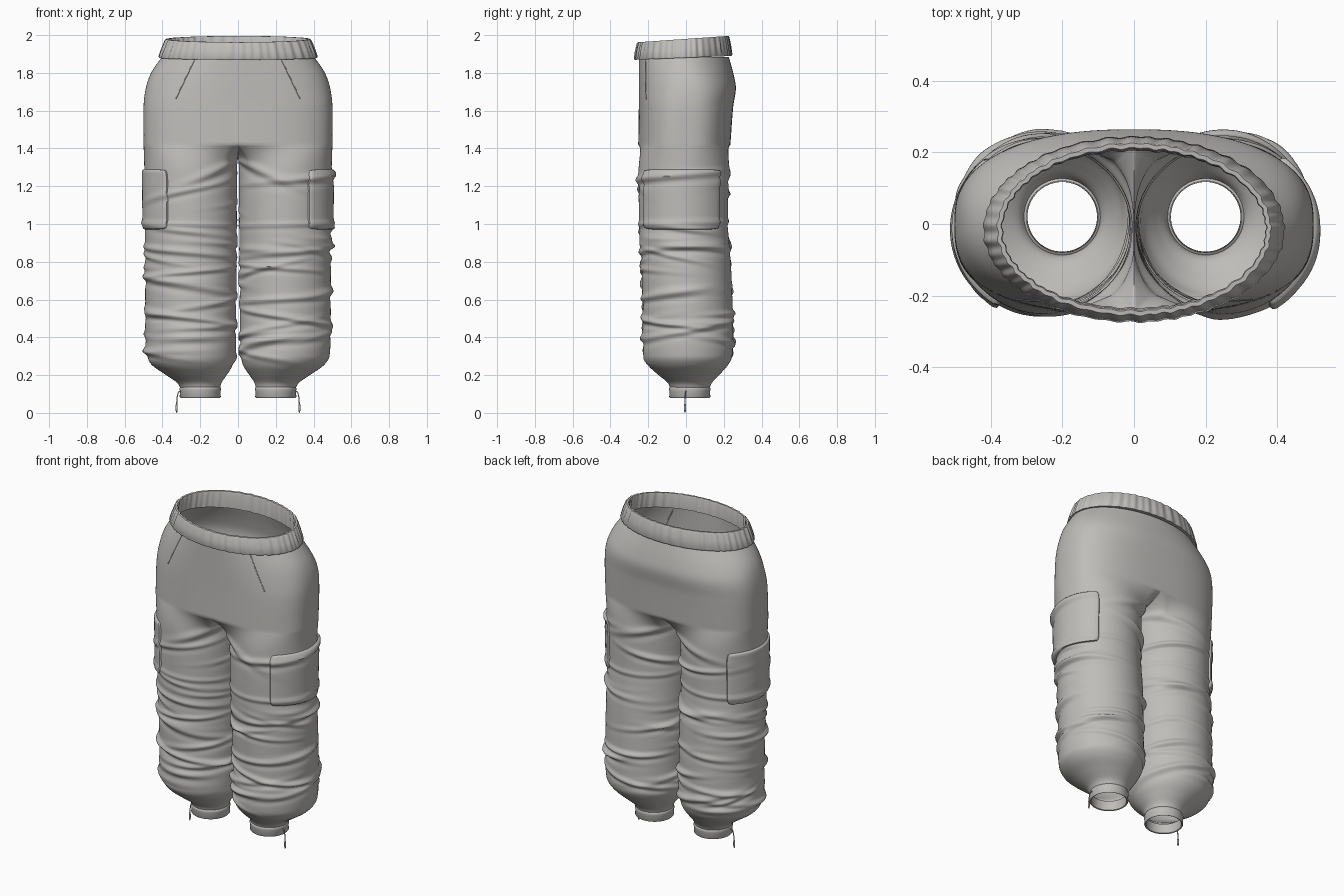
import bpy, bmesh, math, random
from math import sin, cos, pi, exp

if "Cube" in bpy.data.objects:
    bpy.data.objects.remove(bpy.data.objects["Cube"])

cloth = bpy.data.materials.new("warm_grey_cloth")
GREY = (0.52, 0.51, 0.49, 1)
cloth.use_nodes = True
cloth.diffuse_color = GREY
cloth.node_tree.nodes["Principled BSDF"].inputs["Base Color"].default_value = GREY

# z, half width, front y, back y, roundness of the hip outline
HIPS = [(1.42, .5, -.253, .235, 2.7), (1.62, .5, -.25, .25, 2.6), (1.72, .488, -.25, .264, 2.4),
        (1.8, .46, -.25, .25, 2.2), (1.89, .4, -.25, .225, 2)]
# z, centre x, radius x, centre y, radius y of a leg
LEGS = [(.13, .2, .104, .02, .104), (.16, .205, .118, .02, .118), (.2, .22, .16, .015, .16),
        (.25, .24, .212, .01, .21), (.3, .248, .236, .01, .235), (.5, .25, .24, .01, .238),
        (.8, .25, .242, 0, .237), (1.0, .25, .243, -.013, .235), (1.42, .25, .247, -.01, .243)]
CROTCH, OUTER, INNER = 1.42, 64, 32


def sample(table, z):
    """Smooth interpolation of a profile table at height z."""
    z = min(max(z, table[0][0]), table[-1][0])
    i = max(k for k in range(len(table) - 1) if table[k][0] <= z)
    a, b = table[i], table[i + 1]
    h = b[0] - a[0]
    t = (z - a[0]) / h

    def slope(k, c):
        lo, hi = table[max(k - 1, 0)], table[min(k + 1, len(table) - 1)]
        return (hi[c] - lo[c]) / (hi[0] - lo[0])
    s = t * t * (3 - 2 * t)
    return [a[c] * (1 - s) + b[c] * s + h * t * (1 - t) * ((1 - t) * slope(i, c) - t * slope(i + 1, c))
            for c in range(1, len(a))]


def power(v, e):
    return math.copysign(abs(v) ** e, v) if abs(v) > 1e-6 else 0


def make_folds(seed):
    """Cloth folds: height, angle, spread, tilt, strength, thickness."""
    rng = random.Random(seed)
    folds = [(1.3, -2.3, .9, -.1, .013, .025), (1.3, 2.2, 1, .06, .013, .022),
             (1.005, 0, 4, .005, .007, .014), (.86, -1, 1.8, .02, .012, .016)]
    for low, high, count in ((.31, .54, 11), (.6, .98, 11), (1.1, 1.25, 2)):
        for k in range(count):
            z = low + (high - low) * (k + rng.random()) / count
            folds.append((z, rng.uniform(-pi, pi), rng.uniform(.6, 1.6), rng.uniform(-.06, .06),
                          rng.uniform(.009, .017), rng.uniform(.013, .021)))
    return folds


FOLDS = {1: make_folds(4), -1: make_folds(11)}


def fold_height(side, b, z):
    total = 0
    for z0, b0, spread, tilt, strength, thick in FOLDS[side]:
        d = (b - b0 + pi) % (2 * pi) - pi
        q = (z - z0 - tilt * d) / thick
        if abs(q) < 4:
            total += strength * exp(-(d / spread) ** 2) * (exp(-q * q) - .4 * exp(-(q + 1.5) ** 2))
    return total


def hip_point(side, u, z, lift=0):
    hw, front, back, n = sample(HIPS, z)
    a = u * pi / 2
    x = (hw + lift) * power(cos(a), 2 / n)
    y = (front + back) / 2 + ((back - front) / 2 + lift) * power(sin(a), 2 / n)
    return side * x, y, z


def leg_point(side, b, z, lift=0):
    cx, rx, cy, ry = sample(LEGS, z)
    lift += fold_height(side, b, z)
    return side * max(.003, cx + (rx + lift) * cos(b)), cy + (ry + lift) * sin(b), z


def skin(bm, rows, closed=False):
    """Join rows of points with quads."""
    grid = [[bm.verts.new(p) for p in row] for row in rows]
    for r, s in zip(grid, grid[1:]):
        for i in range(len(r) if closed else len(r) - 1):
            j = (i + 1) % len(r)
            bm.faces.new((r[i], r[j], s[j], s[i]))


def finish(name, bm, angle=50):
    bmesh.ops.remove_doubles(bm, verts=bm.verts, dist=.0005)
    bmesh.ops.recalc_face_normals(bm, faces=bm.faces)
    me = bpy.data.meshes.new(name)
    bm.to_mesh(me)
    bm.free()
    ob = bpy.data.objects.new(name, me)
    bpy.context.collection.objects.link(ob)
    me.materials.append(cloth)
    bpy.ops.object.select_all(action='DESELECT')
    ob.select_set(True)
    bpy.context.view_layer.objects.active = ob
    bpy.ops.object.shade_smooth_by_angle(angle=math.radians(angle))
    return ob


def cord(name, points, radius):
    cu = bpy.data.curves.new(name, 'CURVE')
    cu.dimensions = '3D'
    cu.bevel_depth, cu.bevel_resolution, cu.use_fill_caps = radius, 2, True
    sp = cu.splines.new('POLY')
    sp.points.add(len(points) - 1)
    for p, co in zip(sp.points, points):
        p.co = (*co, 1)
    cu.materials.append(cloth)
    bpy.context.collection.objects.link(bpy.data.objects.new(name, cu))


# Trousers body: hips split into two legs at the crotch
body = bmesh.new()
us = [-1 + 2 * i / OUTER for i in range(OUTER + 1)]
for side in (1, -1):
    skin(body, [[hip_point(side, u, CROTCH + .465 * k / 30) for u in us] for k in range(31)])
    rows = []
    for k in range(161):
        z = CROTCH - (CROTCH - .13) * k / 160
        t = min(1, (CROTCH - z) / .16)
        t = t * (2 - t)
        row = []
        for i in range(OUTER + INNER):
            if i <= OUTER:
                b, dip = us[i] * pi * .75, 0
                start = hip_point(side, us[i], CROTCH)
            else:
                v = (i - OUTER) / INNER
                b, dip = pi * (.75 + .5 * v), .07 * sin(pi * v)
                start = (0, .235 - .488 * v, CROTCH)
            end = leg_point(side, (b + pi) % (2 * pi) - pi, z)
            row.append((start[0] * (1 - t) + end[0] * t, start[1] * (1 - t) + end[1] * t,
                        z - dip * (1 - t)))
        rows.append(row)
    skin(body, rows, closed=True)
finish("trousers_body", body, 75)

# Gathered waistband, higher at the back
band = bmesh.new()
rows = []
for lift, h in ((-.022, .05), (.012, 0), (.016, .08), (.008, .5), (0, .93), (-.004, 1),
                (-.016, 1), (-.02, .9), (-.024, .05)):
    row = []
    for i in range(300):
        a = 2 * pi * i / 300
        rib = .0035 * sin(47 * a + 2 * sin(5 * a)) + .002 * sin(29 * a + 1)
        r = lift + rib * (.4 + .6 * sin(pi * min(h, .9)))
        y = -.015 + (.243 + r) * sin(a)
        row.append(((.405 - .02 * h + r) * cos(a), y, 1.88 + .04 * y + h * (.1 + .03 * y)))
    rows.append(row)
skin(band, rows, closed=True)
finish("waistband", band)

for side, label in ((1, "left"), (-1, "right")):
    # Cargo pocket wrapped round the outside of the thigh
    pocket = bmesh.new()
    steps = [-1, -.98] + [-.94 + 1.88 * i / 24 for i in range(25)] + [.98, 1]
    rows = []
    for v in steps:
        row = []
        for u in steps:
            corner = 1 - .05 * (u * v) ** 8
            m = max(abs(u), abs(v))
            lift = -.006 if m == 1 else .009 if m > .95 else .013
            row.append(leg_point(side, -.07 + .99 * u * corner, 1.13 + .16 * v * corner, lift))
        rows.append(row)
    skin(pocket, rows)
    finish(label + "_cargo_pocket", pocket)

    # Ankle cuff with an inner wall
    cuff = bmesh.new()
    profile = ((.1, .14), (.106, .138), (.111, .125), (.107, .115), (.109, .085),
               (.105, .08), (.099, .083), (.097, .14))
    skin(cuff, [[(side * .2 + r * cos(2 * pi * i / 64), .02 + r * sin(2 * pi * i / 64), z)
                 for i in range(64)] for r, z in profile], closed=True)
    finish(label + "_ankle_cuff", cuff, 60)

    # Drawstring and its toggle
    cord(label + "_drawstring", [(side * .305, 0, .115), (side * .316, -.003, .11),
                                 (side * .322, -.004, .085), (side * .325, -.005, .045)], .003)
    toggle = bmesh.new()
    bmesh.ops.create_uvsphere(toggle, u_segments=12, v_segments=8, radius=1)
    for vert in toggle.verts:
        vert.co = (side * .325 + vert.co.x * .006, -.005 + vert.co.y * .006, .027 + vert.co.z * .027)
    finish(label + "_drawstring_toggle", toggle)

    # Slanted front pocket seam
    seam = []
    for k in range(13):
        x, z = .23 + .1 * k / 12, 1.87 - .21 * k / 12
        hw, front, back, n = sample(HIPS, z)
        seam.append(hip_point(side, -math.acos((x / hw) ** (n / 2)) * 2 / pi, z))
    cord(label + "_front_pocket_seam", seam, .0025)
